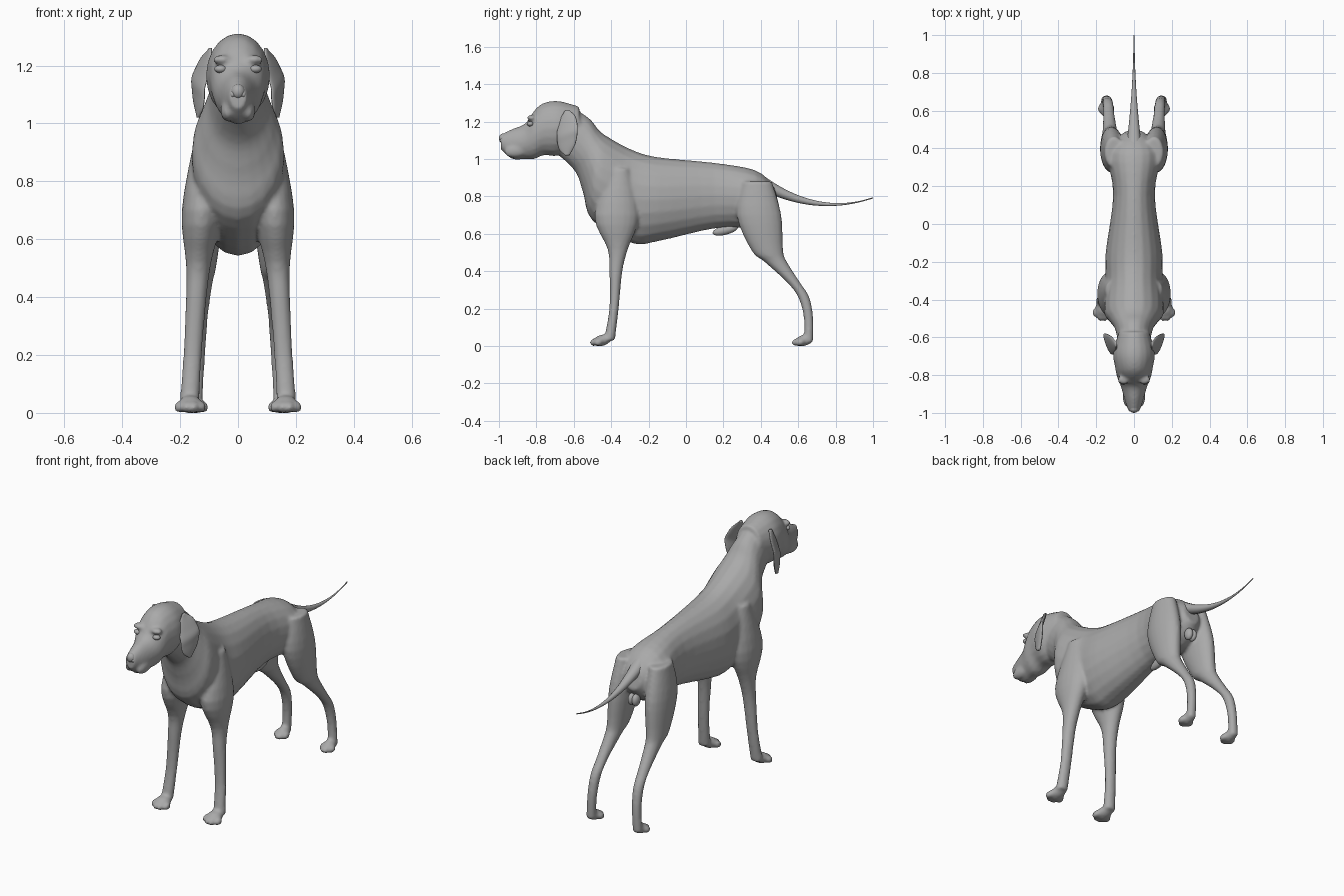
import bpy
import bmesh
import math
from mathutils import Matrix, Vector

cube = bpy.data.objects.get("Cube")
if cube:
    bpy.data.objects.remove(cube, do_unlink=True)

coat = bpy.data.materials.new("plain grey coat")
coat.use_nodes = True
grey = 0.4
colour = (grey, grey, grey, 1)
coat.diffuse_color = colour
coat.node_tree.nodes["Principled BSDF"].inputs["Base Color"].default_value = colour


def blend(before, start, end, after, t):
    """Smooth curve from start to end, guided by the neighbouring stations."""
    ease = t * t * (3 - 2 * t)
    leave = (end - before) * t * (1 - t) * (1 - t) / 2
    arrive = (after - start) * t * t * (1 - t) / 2
    return start + (end - start) * ease + leave - arrive


def refine(stations, steps=4):
    last = len(stations) - 1
    rows = []
    for i in range(last):
        around = [stations[min(max(i + k, 0), last)] for k in range(-1, 3)]
        for step in range(steps):
            rows.append([blend(*values, step / steps) for values in zip(*around)])
    return rows + [stations[last]]


def station(upper, lower, width, centre=0, lean=0):
    """One oval section between two opposite rim points, each given as (y, z)."""
    return (*upper, *lower, width, centre, lean)


def loft(bm, stations, side=1, sides=20):
    """Skin a closed tube over the oval sections."""
    rings = []
    for upper_y, upper_z, lower_y, lower_z, width, centre, lean in refine(stations):
        upper = Vector((centre + lean, upper_y, upper_z))
        lower = Vector((centre - lean, lower_y, lower_z))
        middle = (upper + lower) / 2
        across = Vector((width, 0, 0))
        ring = []
        for k in range(sides):
            angle = math.tau * k / sides
            point = middle + across * math.cos(angle) + (upper - middle) * math.sin(angle)
            point.x *= side
            ring.append(bm.verts.new(point))
        rings.append(ring)
    for low, high in zip(rings, rings[1:]):
        for k in range(sides):
            n = (k + 1) % sides
            bm.faces.new((low[k], low[n], high[n], high[k]))
    bm.faces.new(rings[0])
    bm.faces.new(rings[-1])


def blob(bm, place, size, turn=0):
    """Ellipsoid, turned about the x axis."""
    matrix = (Matrix.Translation(Vector(place)) @ Matrix.Rotation(turn, 4, 'X')
              @ Matrix.Diagonal((*size, 1)))
    bmesh.ops.create_uvsphere(bm, u_segments=16, v_segments=10, radius=1, matrix=matrix)


def finish(bm, name):
    bmesh.ops.recalc_face_normals(bm, faces=bm.faces[:])
    for face in bm.faces:
        face.smooth = True
    mesh = bpy.data.meshes.new(name)
    bm.to_mesh(mesh)
    bm.free()
    mesh.materials.append(coat)
    obj = bpy.data.objects.new(name, mesh)
    bpy.context.collection.objects.link(obj)
    return obj


def build_torso(bm):
    """Rump to throat: back point, belly point, half width."""
    loft(bm, [station(*row) for row in (
        ((.47, .86), (.5, .74), .05),
        ((.37, .94), (.4, .64), .14),
        ((.15, .98), (.16, .63), .11),
        ((-.15, 1.01), (-.15, .56), .15),
        ((-.29, 1.05), (-.29, .55), .15),
        ((-.42, 1.12), (-.5, .67), .16),
        ((-.47, 1.16), (-.55, .82), .13),
        ((-.52, 1.22), (-.59, .93), .1),
        ((-.63, 1.29), (-.68, 1.02), .08))])


def build_head(bm):
    """Nape to nose: y, top, bottom, half width."""
    loft(bm, [station((y, top), (y, bottom), width) for y, top, bottom, width in (
        (-.57, 1.28, 1.08, .08),
        (-.68, 1.31, 1.02, .11),
        (-.76, 1.3, 1.02, .1),
        (-.81, 1.26, 1, .09),
        (-.86, 1.19, 1, .07),
        (-.93, 1.16, 1, .05),
        (-.99, 1.13, 1.05, .03))])


def build_leg(bm, side, rows, foot, taper, slimmest):
    """Front y, back y and height; limbs close in upward and widen with depth."""
    loft(bm, [station((front, z), (back, z), slimmest + (back - front) / 5,
                      foot - taper * z) for front, back, z in rows], side)


def build_paw(bm, side, x, y, spread):
    """Pad with four splayed toes, the middle pair reaching further."""
    height = .03
    blob(bm, (side * x, y, height), (spread * 1.6, .05, height), .25)
    for offset in (-1.5, -.5, .5, 1.5):
        reach = .05 - abs(offset) / 50
        blob(bm, (side * (x + offset * spread), y - reach, .02),
             (.016, .026, .02), .25)


front_leg = ((-.4, -.3, .95), (-.49, -.25, .7), (-.42, -.31, .52),
             (-.41, -.34, .4), (-.41, -.36, .2), (-.44, -.38, .03))
hind_leg = ((.3, .46, .88), (.27, .51, .7), (.35, .52, .51), (.42, .54, .45),
            (.54, .61, .34), (.6, .66, .26), (.63, .68, .15), (.63, .68, .02))

# Body: every volume is merged into one skin
skin = bmesh.new()
build_torso(skin)
build_head(skin)
for side in (-1, 1):
    build_leg(skin, side, front_leg, foot=.17, taper=.065, slimmest=.022)
    build_leg(skin, side, hind_leg, foot=.15, taper=.05, slimmest=.016)
    build_paw(skin, side, x=.165, y=-.45, spread=.026)
    build_paw(skin, side, x=.147, y=.63, spread=.019)
    # Jowls and brow ridges
    blob(skin, (side * .035, -.905, 1.045), (.026, .065, .038), .15)
    blob(skin, (side * .055, -.825, 1.22), (.034, .025, .016))
body = finish(skin, "body")
remesh = body.modifiers.new("merge", 'REMESH')
remesh.mode = 'VOXEL'
remesh.voxel_size = .009
remesh.use_smooth_shade = True
relax = body.modifiers.new("relax", 'SMOOTH')
relax.factor = .5
relax.iterations = 5

# Ears hang from the skull, swelling at mid length, the rear edge flaring outward
ear = []
for step in range(7):
    drop = step / 6
    swell = math.sin(math.pi * drop) ** .6 if step % 6 else 0
    z = 1.26 - .24 * drop
    reach = .012 + .044 * swell
    tilt = .02 * swell
    out = .095 + .042 * min(1, 2 * drop)
    ear.append(station((-.635 - reach, z - tilt), (-.635 + reach, z + tilt),
                       .006 + .007 * swell, out, -tilt))
for side, label in ((1, "left"), (-1, "right")):
    bm = bmesh.new()
    loft(bm, ear, side)
    finish(bm, label + "_ear")
    # Closed eyelid
    bm = bmesh.new()
    blob(bm, (side * .06, -.832, 1.188), (.022, .018, .014))
    finish(bm, label + "_eyelid")

# Tail: a sagging arc that thins toward the tip
tail = []
for step in range(9):
    along = step / 8
    y = .42 + .58 * along
    z = .757 + .8 * (y - .79) ** 2
    radius = .003 + .037 * (1 - along) ** 2
    tail.append(station((y, z + radius), (y, z - radius), radius))
bm = bmesh.new()
loft(bm, tail, sides=12)
finish(bm, "tail")

# Nose pad with a wing on each side
bm = bmesh.new()
blob(bm, (0, -.978, 1.11), (.024, .022, .026))
for side in (-1, 1):
    blob(bm, (side * .018, -.974, 1.1), (.012, .02, .014))
finish(bm, "nose")

# Underside details
bm = bmesh.new()
blob(bm, (0, .21, .62), (.022, .07, .025), .25)
finish(bm, "belly_sheath")
bm = bmesh.new()
for side in (-1, 1):
    blob(bm, (side * .013, .475, .675), (.02, .028, .035))
finish(bm, "groin_pouch")
